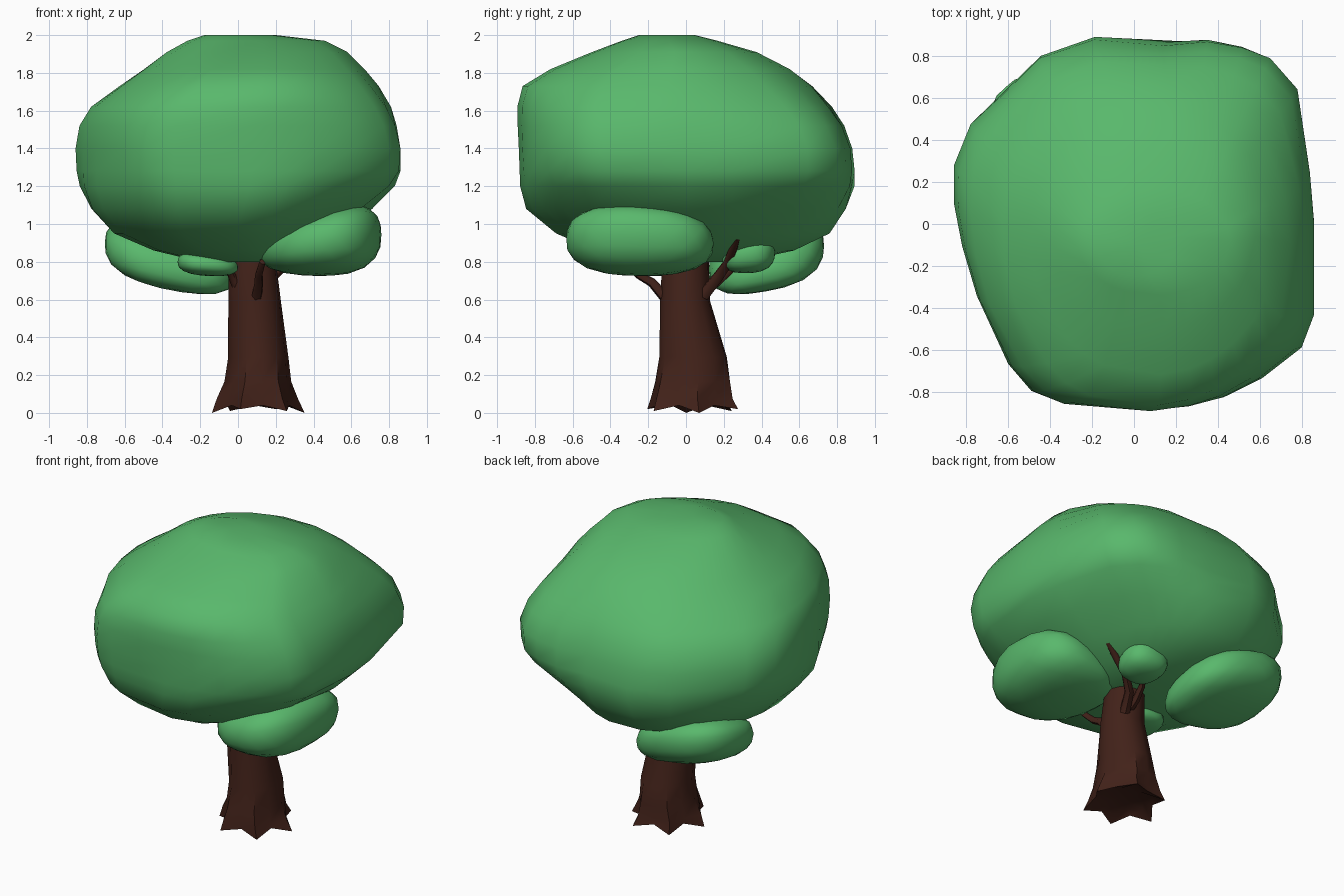
import bpy, bmesh, math
from mathutils import Vector

if "Cube" in bpy.data.objects:
    bpy.data.objects.remove(bpy.data.objects["Cube"])


def paint(name, rgb):
    m = bpy.data.materials.new(name)
    m.diffuse_color = (*rgb, 1)
    m.use_nodes = True
    m.node_tree.nodes["Principled BSDF"].inputs["Base Color"].default_value = m.diffuse_color
    return m


GREEN = paint("leaf_green", (0.1, 0.48, 0.15))
BROWN = paint("bark_brown", (0.055, 0.016, 0.01))


def finish(name, bm, mat, angle=180):
    bmesh.ops.recalc_face_normals(bm, faces=bm.faces)
    me = bpy.data.meshes.new(name)
    bm.to_mesh(me)
    bm.free()
    me.materials.append(mat)
    ob = bpy.data.objects.new(name, me)
    bpy.context.collection.objects.link(ob)
    bpy.context.view_layer.objects.active = ob
    ob.select_set(True)
    bpy.ops.object.shade_smooth_by_angle(angle=math.radians(angle))
    ob.select_set(False)
    return ob


def loft(rings):
    bm = bmesh.new()
    loops = [[bm.verts.new(p) for p in r] for r in rings]
    n = len(loops[0])
    for a, b in zip(loops, loops[1:]):
        for i in range(n):
            j = (i + 1) % n
            bm.faces.new((a[i], a[j], b[j], b[i]))
    for loop in (loops[0], loops[-1]):
        mid = bm.verts.new(sum((v.co for v in loop), Vector()) / n)
        for i in range(n):
            bm.faces.new((loop[i], loop[(i + 1) % n], mid))
    return bm


# Main canopy: plan outline, shrunk level by level
outline = [(.86, 0), (.84, .25), (.78, .66), (.65, .81), (.52, .86), (.35, .89),
           (.14, .87), (-.19, .9), (-.45, .81), (-.62, .64), (-.78, .49), (-.86, .29),
           (-.86, .11), (-.82, -.1), (-.75, -.34), (-.6, -.67), (-.49, -.8), (-.34, -.86),
           (.07, -.89), (.27, -.87), (.43, -.83), (.61, -.74), (.8, -.59), (.86, -.43)]
# z, x min, x max, y min, y max, roundness
levels = [(.80, -.20, .25, -.30, .30, 1), (.86, -.45, .38, -.48, .58, 1),
          (.95, -.66, .54, -.69, .77, 1), (1.08, -.78, .71, -.85, .86, .85),
          (1.20, -.84, .83, -.885, .90, .4), (1.28, -.855, .86, -.89, .895, .1),
          (1.40, -.86, .86, -.895, .88, 0), (1.52, -.84, .84, -.90, .84, .1),
          (1.62, -.78, .81, -.90, .78, .35), (1.73, -.63, .745, -.87, .68, .65),
          (1.82, -.50, .67, -.72, .56, .85), (1.91, -.38, .58, -.50, .38, 1),
          (1.97, -.27, .46, -.34, .17, 1), (2.0, -.18, .20, -.25, .05, 1)]
rings = []
for z, x0, x1, y0, y1, w in levels:
    ring = []
    for x, y in outline:
        p = Vector((x / .86, y / .9))
        p = p.lerp(p.normalized(), w)
        ring.append(((x0 + x1) / 2 + p.x * (x1 - x0) / 2,
                     (y0 + y1) / 2 + p.y * (y1 - y0) / 2, z))
    rings.append(ring)
finish("main_canopy", loft(rings), GREEN)


# Lower leaf clumps: plump ellipsoids thickening and rising outward
def clump(name, centre, half, out, taper, rise, e=2.5):
    bm = bmesh.new()
    bmesh.ops.create_icosphere(bm, subdivisions=3, radius=1)
    d = Vector((*out, 0)).normalized()
    for v in bm.verts:
        p = v.co / sum(abs(c) ** e for c in v.co) ** (1 / e)
        t = p.dot(d)
        side = p - d * t
        side.z *= 1 + taper * t
        side.x *= 1 + taper * .5 * t
        side.y *= 1 + taper * .5 * t
        q = side + d * t
        v.co = (centre[0] + half[0] * q.x, centre[1] + half[1] * q.y,
                centre[2] + half[2] * q.z + rise * t)
    finish(name, bm, GREEN)


clump("front_right_clump", (.43, -.23, .895), (.325, .385, .17), (.95, -.3), .3, .05)
clump("back_left_clump", (-.355, .42, .82), (.345, .305, .155), (-.75, .6), .1, .10, 2.6)
clump("back_small_clump", (.21, .33, .83), (.14, .14, .09), (.3, .8), .15, .02)
clump("left_small_clump", (-.16, -.17, .785), (.16, .15, .06), (-1, 0), .1, .015)

# Trunk with flared, ragged roots
SIDES = 12
trunk = []
# z, x min, x max, y min, y max, root depth
for z, x0, x1, y0, y1, root in [(.035, -.135, .35, -.22, .29, .18), (.08, -.11, .315, -.20, .26, .12),
                                (.17, -.07, .28, -.175, .245, .05), (.30, -.05, .265, -.145, .22, .02),
                                (.60, -.05, .225, -.135, .125, 0), (.80, -.05, .20, -.125, .12, 0),
                                (.98, -.03, .18, -.10, .10, 0)]:
    ring = []
    for i in range(SIDES):
        a = math.tau * (i + .25) / SIDES
        r = 1.02 if i % 2 == 0 else 1.02 - 1.6 * root
        dz = 0 if root < .15 else (.01 if i % 2 else -.03 + .01 * (i % 3))
        ring.append(((x0 + x1) / 2 + r * math.cos(a) * (x1 - x0) / 2,
                     (y0 + y1) / 2 + r * math.sin(a) * (y1 - y0) / 2, max(0, z + dz - .005)))
    trunk.append(ring)
trunk[0] = [(x, y, 0 if i == 0 else z) for i, (x, y, z) in enumerate(trunk[0])]
# hollow underside
base = [((p[0] - .1) * .7 + .1, p[1] * .7, .06) for p in trunk[0]]
finish("trunk", loft([base] + trunk), BROWN, 40)


# Branches: tapered six-sided tubes
def branch(name, pts, r0, r1):
    pts = [Vector(p) for p in pts]
    tube = []
    for i, p in enumerate(pts):
        d = (pts[min(i + 1, len(pts) - 1)] - pts[max(i - 1, 0)]).normalized()
        u = d.cross(Vector((.9, -.4, .1))).normalized()
        v = d.cross(u)
        r = r0 + (r1 - r0) * i / (len(pts) - 1)
        tube.append([p + r * (u * math.cos(a) + v * math.sin(a))
                     for a in (math.tau * k / 6 for k in range(6))])
    finish(name, loft(tube), BROWN, 60)


branch("front_branch", [(.10, -.06, .57), (.10, -.12, .62), (.11, -.18, .69), (.11, -.25, .73),
                        (.13, -.32, .80)], .032, .018)
branch("back_branch", [(.15, .09, .62), (.18, .17, .72), (.25, .22, .79), (.36, .25, .87),
                       (.43, .27, .93)], .034, .02)
branch("back_twig", [(.12, .09, .65), (.12, .16, .69), (.13, .23, .75), (.17, .30, .82)], .03, .016)
branch("left_branch", [(.0, -.06, .66), (-.02, -.08, .70), (-.04, -.10, .74), (-.10, -.15, .78)],
       .028, .016)
